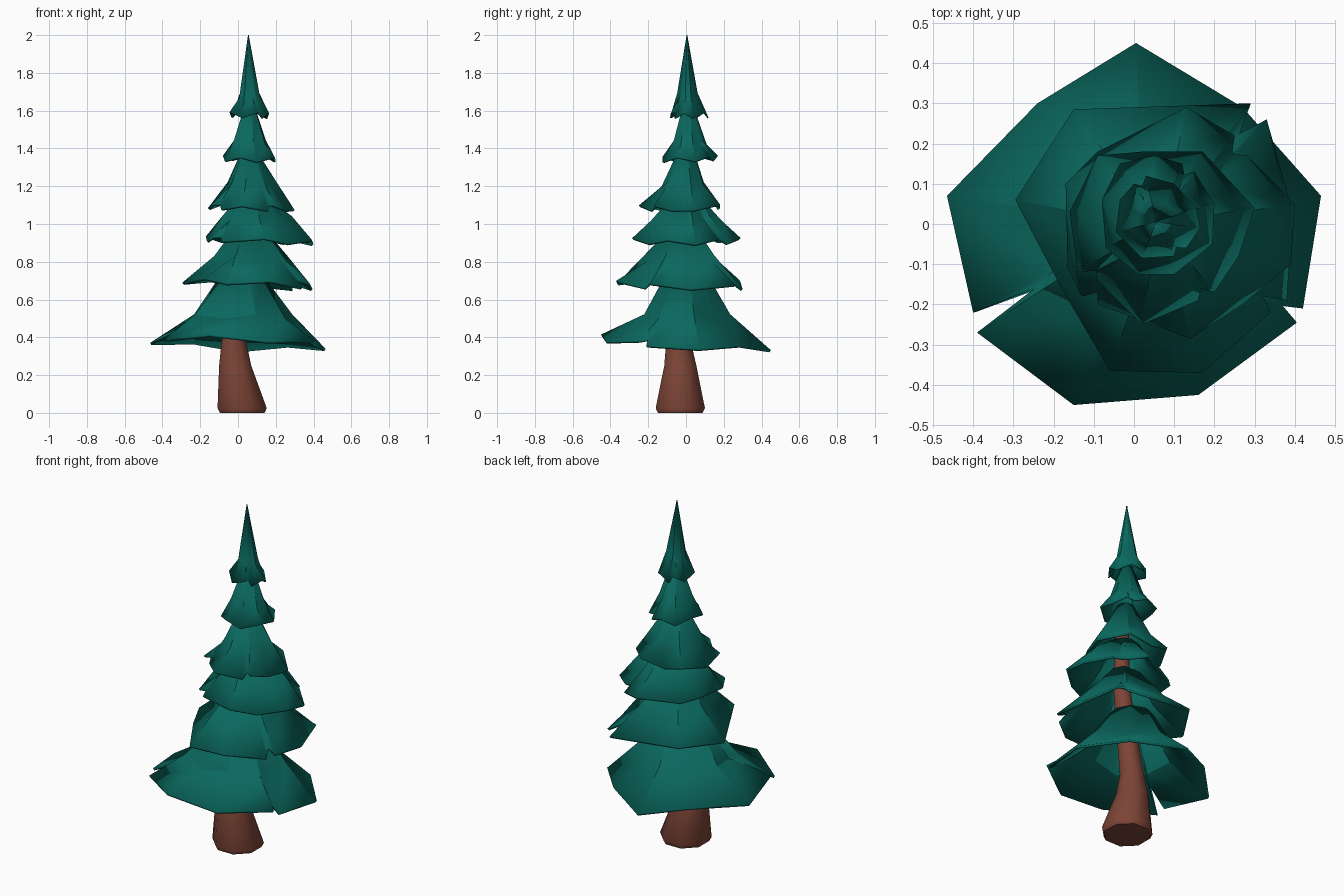
import bpy, bmesh, math
from mathutils import Vector

if "Cube" in bpy.data.objects:
    bpy.data.objects.remove(bpy.data.objects["Cube"])


def material(name, rgb):
    m = bpy.data.materials.new(name)
    m.diffuse_color = (*rgb, 1)
    m.use_nodes = True
    m.node_tree.nodes["Principled BSDF"].inputs["Base Color"].default_value = m.diffuse_color
    return m


green = material("pine green", (0.003, 0.138, 0.112))
brown = material("bark brown", (0.20, 0.058, 0.037))


def finish(name, bm, mat, angle):
    bmesh.ops.recalc_face_normals(bm, faces=bm.faces)
    me = bpy.data.meshes.new(name)
    bm.to_mesh(me)
    bm.free()
    ob = bpy.data.objects.new(name, me)
    bpy.context.collection.objects.link(ob)
    me.materials.append(mat)
    bpy.ops.object.select_all(action='DESELECT')
    bpy.context.view_layer.objects.active = ob
    ob.select_set(True)
    bpy.ops.object.shade_smooth_by_angle(angle=math.radians(angle))
    return ob


def skirt(name, centre, tips, z, tilt, mid, top, wave=0.012, thick=0.014):
    """Hollow tier of branches. tips: hem outline; a number between two tips
    marks a folded notch of that depth.
    mid: (share of tip radius, z); top: (radius, z); tilt: hem slope in x and y."""
    bm = bmesh.new()
    c = Vector(centre)
    hem, waist, peak, slit = [], [], [], {}
    for p in tips:
        if not isinstance(p, tuple):
            slit[len(hem) - 1] = p
            continue
        i = len(hem)
        d = Vector(p) - c
        w = wave * (1 if i % 2 else -1)
        hem.append(bm.verts.new((*p, z + tilt[0] * d.x + tilt[1] * d.y + w)))
        m = c + d * (mid[0] + (0.05 if i % 3 == 0 else -0.03))
        waist.append(bm.verts.new((*m, mid[1] - w)))
        t = c + d.normalized() * top[0]
        peak.append(bm.verts.new((*t, top[1])))
    n = len(hem)
    for i in range(n):
        j = (i + 1) % n
        if i not in slit:
            bm.faces.new((hem[i], hem[j], waist[j], waist[i]))
        else:
            a = (hem[i].co + hem[j].co) / 2
            b = (waist[i].co + waist[j].co) / 2
            fold = bm.verts.new(a.lerp(b, slit[i]) - Vector((0, 0, 0.015)))
            bm.faces.new((hem[i], fold, waist[i]))
            bm.faces.new((fold, hem[j], waist[j]))
            bm.faces.new((fold, waist[j], waist[i]))
        bm.faces.new((waist[i], waist[j], peak[j], peak[i]))
    ob = finish(name, bm, green, 25)
    s = ob.modifiers.new("thickness", 'SOLIDIFY')
    s.thickness = thick
    s.offset = -1


# Trunk: leaning eight-sided tube, flared at the foot (x, y, z, radius)
path = [(0.022, -0.03, 0.005, 0.128), (0.022, -0.03, 0.025, 0.141),
        (-0.015, -0.03, 0.25, 0.092), (-0.022, -0.04, 0.38, 0.070),
        (0.02, -0.035, 0.62, 0.058), (0.07, -0.02, 0.9, 0.048), (0.07, -0.01, 1.25, 0.035)]
bm = bmesh.new()
rings = []
for x, y, z, r in path:
    rings.append([bm.verts.new((x + r * math.cos((k + 0.5) * math.pi / 4),
                                y + r * math.sin((k + 0.5) * math.pi / 4),
                                z if z > 0.01 else 0))
                  for k in range(8)])
for a, b in zip(rings, rings[1:]):
    for k in range(8):
        bm.faces.new((a[k], a[(k + 1) % 8], b[(k + 1) % 8], b[k]))
bm.faces.new(rings[0])
bm.faces.new(rings[-1])
finish("trunk", bm, brown, 48)

# Branch tiers, from the ground up, hems listed counter-clockwise
skirt("branches_1", (0.02, 0.0),
      [(0.465, 0.07), (0.27, 0.29), (0.005, 0.45), (-0.24, 0.30), (-0.465, 0.07),
       (-0.40, -0.22), 0.85, (-0.39, -0.27), (-0.15, -0.45), (0.16, -0.425),
       (0.405, -0.245), 0.25, (0.42, -0.21)],
      0.37, (-0.035, -0.06), (0.55, 0.51), (0.12, 0.72))
skirt("branches_2", (0.06, -0.01),
      [(0.395, 0.03), (0.33, 0.26), 0.4, (0.29, 0.30), (-0.15, 0.285),
       (-0.295, 0.06), (-0.18, -0.16), (-0.06, -0.365), (0.17, -0.37),
       (0.34, -0.22), 0.3, (0.38, -0.19)],
      0.685, (-0.05, -0.02), (0.55, 0.82), (0.085, 0.97))
skirt("branches_3", (0.07, 0.0),
      [(0.40, 0.05), (0.28, 0.17), 0.25, (0.25, 0.22), (0.13, 0.29), (-0.09, 0.18),
       (-0.17, 0.10), (-0.165, -0.11), (-0.13, -0.18), 0.25, (-0.09, -0.20),
       (0.14, -0.285), (0.27, -0.20), (0.39, -0.10)],
      0.915, (-0.03, 0.0), (0.60, 1.03), (0.08, 1.14))
skirt("branches_4", (0.06, 0.0),
      [(0.30, 0.04), (0.17, 0.18), (0.02, 0.18), (-0.09, 0.17), (-0.16, 0.03),
       (-0.14, -0.12), 0.25, (-0.09, -0.14), (0.02, -0.25), (0.16, -0.19),
       0.25, (0.20, -0.17), (0.26, -0.08)],
      1.09, (-0.02, 0.02), (0.55, 1.21), (0.045, 1.38))
skirt("branches_5", (0.06, 0.01),
      [(0.20, 0.05), (0.15, 0.13), 0.3, (0.12, 0.15), (0.05, 0.17), (-0.035, 0.15),
       (-0.08, 0.06), (-0.07, -0.06), (0.01, -0.125), (0.10, -0.125), (0.195, -0.05)],
      1.345, (-0.02, 0.03), (0.58, 1.43), (0.03, 1.62), 0.012, 0.01)
skirt("branches_6_and_tip", (0.055, 0.005),
      [(0.155, 0.04), (0.10, 0.10), (0.03, 0.12), 0.3, (0.0, 0.10), (-0.035, 0.06),
       (-0.045, -0.02), (0.02, -0.085), (0.10, -0.08), 0.3, (0.13, -0.06), (0.165, -0.01)],
      1.575, (-0.03, 0.0), (0.52, 1.68), (0.002, 2.0), 0.014, 0.006)
